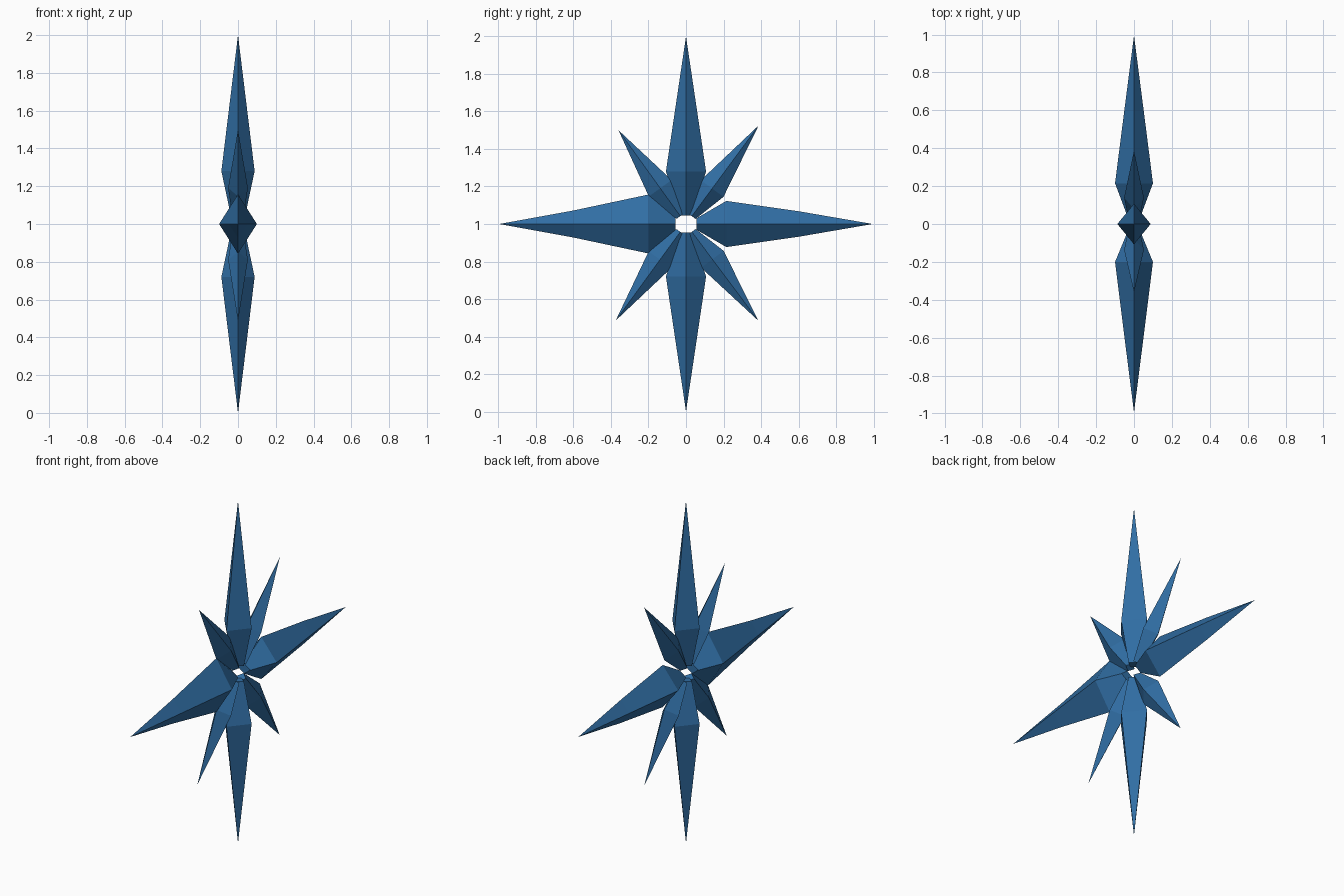
import bpy, bmesh, math
from mathutils import Vector

if "Cube" in bpy.data.objects:
    bpy.data.objects.remove(bpy.data.objects["Cube"])

blue = bpy.data.materials.new("steel blue")
blue.diffuse_color = (0.03, 0.155, 0.37, 1)
blue.use_nodes = True
blue.node_tree.nodes["Principled BSDF"].inputs["Base Color"].default_value = blue.diffuse_color


def ray(name, tip, sections):
    """Four-sided spindle from the centre hole to a point.
    tip = (y, z) from the star centre; sections = (distance, half width, half thickness)."""
    centre = Vector((0, 0, 1))
    reach = Vector((0, tip[0], tip[1]))
    out = reach.normalized()
    side = Vector((0, -out.z, out.y))
    thick = Vector((1, 0, 0))
    bm = bmesh.new()
    rings = []
    for r, w, t in sections:
        c = centre + out * r
        rings.append([bm.verts.new(p) for p in
                      (c + side * w, c + thick * t, c - side * w, c - thick * t)])
    end = bm.verts.new(centre + reach)
    for a, b in zip(rings, rings[1:]):
        for i in range(4):
            j = (i + 1) % 4
            bm.faces.new((a[i], a[j], b[j], b[i]))
    for i in range(4):
        bm.faces.new((rings[-1][i], rings[-1][(i + 1) % 4], end))
    bm.faces.new(rings[0])
    bmesh.ops.recalc_face_normals(bm, faces=bm.faces)
    me = bpy.data.meshes.new(name)
    bm.to_mesh(me)
    bm.free()
    me.materials.append(blue)
    ob = bpy.data.objects.new(name, me)
    bpy.context.collection.objects.link(ob)


# long vertical rays
upright = [(0.045, 0.03, 0.038), (0.28, 0.107, 0.088)]
ray("top_ray", (0, 1.0), upright)
ray("bottom_ray", (0, -1.0), upright)

# long horizontal rays, the front one broader
ray("front_ray", (-0.995, 0),
    [(0.055, 0.03, 0.04), (0.2, 0.157, 0.1), (0.6, 0.072, 0.05)])
ray("back_ray", (0.995, 0),
    [(0.055, 0.03, 0.04), (0.215, 0.123, 0.1), (0.6, 0.068, 0.051)])

# short diagonal rays
slant = [(0.052, 0.025, 0.03), (0.235, 0.075, 0.052)]
for name, tip in (("upper_back", (0.387, 0.525)), ("upper_front", (-0.36, 0.5)),
                  ("lower_front", (-0.375, -0.515)), ("lower_back", (0.385, -0.515))):
    ray(name + "_short_ray", tip, slant)
